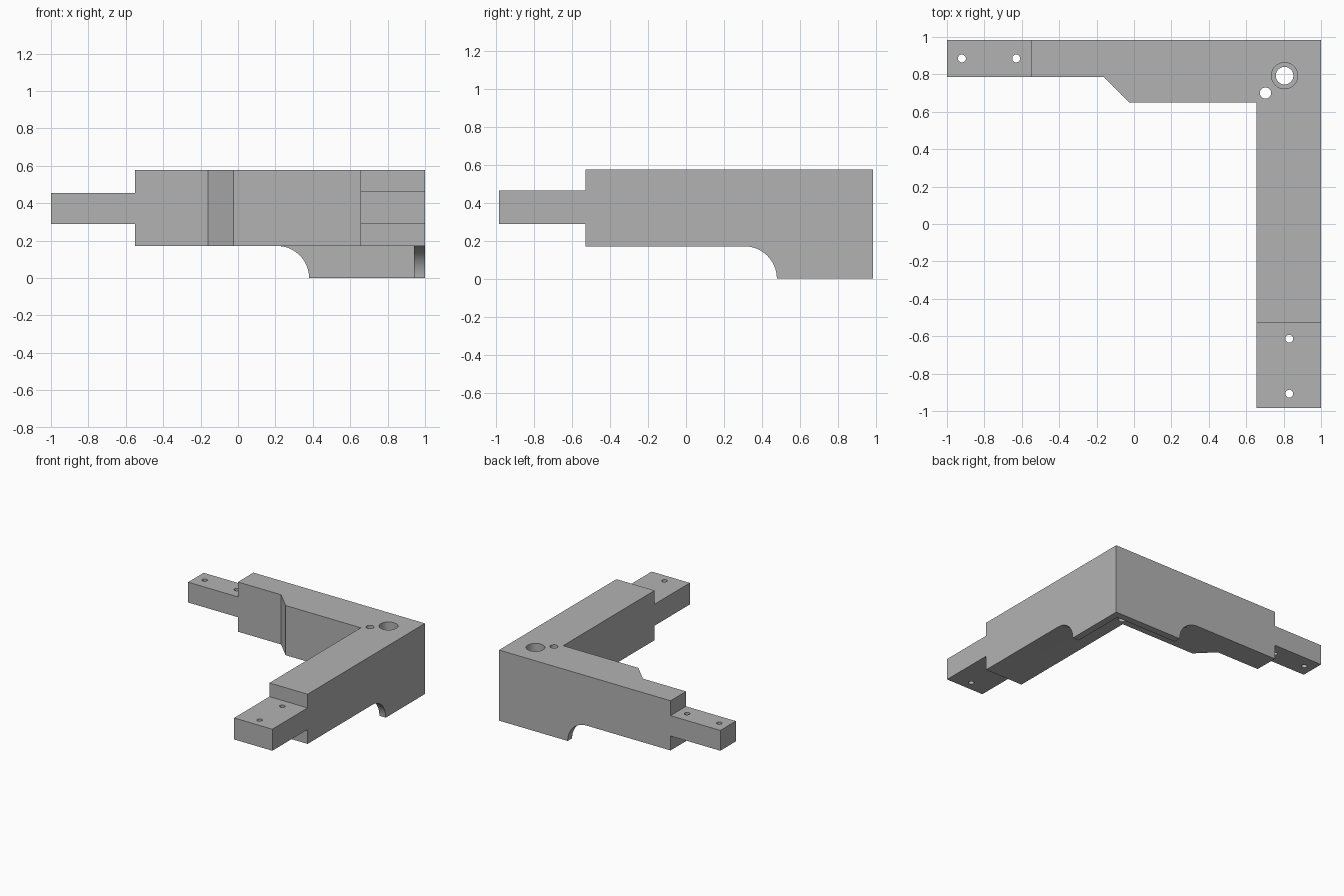
import bpy, bmesh
from math import sin, cos, pi

if "Cube" in bpy.data.objects:
    bpy.data.objects.remove(bpy.data.objects["Cube"])

# Main dimensions
END = 0.985          # half depth in y
BASE, TOP = 0.171, 0.577
LIP = 0.058          # thickness of the lower rim

grey = bpy.data.materials.new("plain grey")
grey.use_nodes = True
colour = (0.45, 0.45, 0.45, 1)
grey.diffuse_color = colour
grey.node_tree.nodes["Principled BSDF"].inputs["Base Color"].default_value = colour


def prism(name, outline, place, low, high):
    """Extrude an outline; place(u, v, w) maps it into space."""
    bm = bmesh.new()
    ends = [[bm.verts.new(place(u, v, w)) for u, v in outline] for w in (low, high)]
    n = len(outline)
    for ring in ends:
        bm.faces.new(ring)
    for i in range(n):
        j = (i + 1) % n
        bm.faces.new((ends[0][i], ends[0][j], ends[1][j], ends[1][i]))
    bmesh.ops.recalc_face_normals(bm, faces=bm.faces)
    mesh = bpy.data.meshes.new(name)
    bm.to_mesh(mesh)
    bm.free()
    mesh.materials.append(grey)
    obj = bpy.data.objects.new(name, mesh)
    bpy.context.collection.objects.link(obj)
    return obj


def upright(u, v, w):
    return (u, v, w)


def along_x(u, v, w):
    return (u, w, v)


def along_y(u, v, w):
    return (w, u, v)


def rect(x0, x1, y0, y1):
    return [(x0, y0), (x1, y0), (x1, y1), (x0, y1)]


def lip_outline(toe, end):
    """Rim side with a concave quarter-round at its free end."""
    arc = [(toe - BASE + BASE * sin(a), BASE * cos(a))
           for a in (i * pi / 32 for i in range(17))]
    return arc + [(end, 0), (end, BASE)]


def combine(target, tool, operation):
    mod = target.modifiers.new(operation.lower(), "BOOLEAN")
    mod.operation, mod.solver, mod.object = operation, "EXACT", tool
    bpy.context.view_layer.objects.active = target
    bpy.ops.object.modifier_apply(modifier=mod.name)
    bpy.data.objects.remove(tool)


def drill(target, x, y, radius, low=-0.1, high=0.7):
    ring = [(x + radius * cos(i * pi / 16), y + radius * sin(i * pi / 16))
            for i in range(32)]
    cutter = prism("hole_cutter", ring, upright, low, high)
    cutter.hide_render = True
    combine(target, cutter, "DIFFERENCE")


# L-shaped body with the angled step on the back arm
body = prism("corner_bracket", [
    (-0.55, END), (-0.55, 0.785), (-0.16, 0.785), (-0.025, 0.65),
    (0.655, 0.65), (0.655, -0.53), (1, -0.53), (1, END)], upright, BASE, TOP)

# End tenons, one on each arm
combine(body, prism("back_tenon", rect(-1, -0.55, 0.785, END), upright, 0.289, 0.455), "UNION")
combine(body, prism("front_tenon", rect(0.655, 1, -END, -0.53), upright, 0.289, 0.465), "UNION")

# Lower rim along the two outer sides
rim = prism("back_rim", lip_outline(0.38, 1), along_x, END - LIP, END)
combine(rim, prism("left_rim", lip_outline(0.479, END), along_y, 1 - LIP, 1), "UNION")
combine(body, rim, "UNION")

# Tenon holes
for x, y in ((-0.92, 0.885), (-0.63, 0.885), (0.83, -0.613), (0.83, -0.907)):
    drill(body, x, y, 0.021)

# Corner bolt hole with counterbore, and the small hole beside it
drill(body, 0.805, 0.793, 0.047)
drill(body, 0.805, 0.793, 0.07, low=0.38)
drill(body, 0.703, 0.70, 0.03)

# Smooth only the curved walls
bpy.ops.object.select_all(action="DESELECT")
body.select_set(True)
bpy.context.view_layer.objects.active = body
bpy.ops.object.shade_smooth_by_angle(angle=pi / 6)
